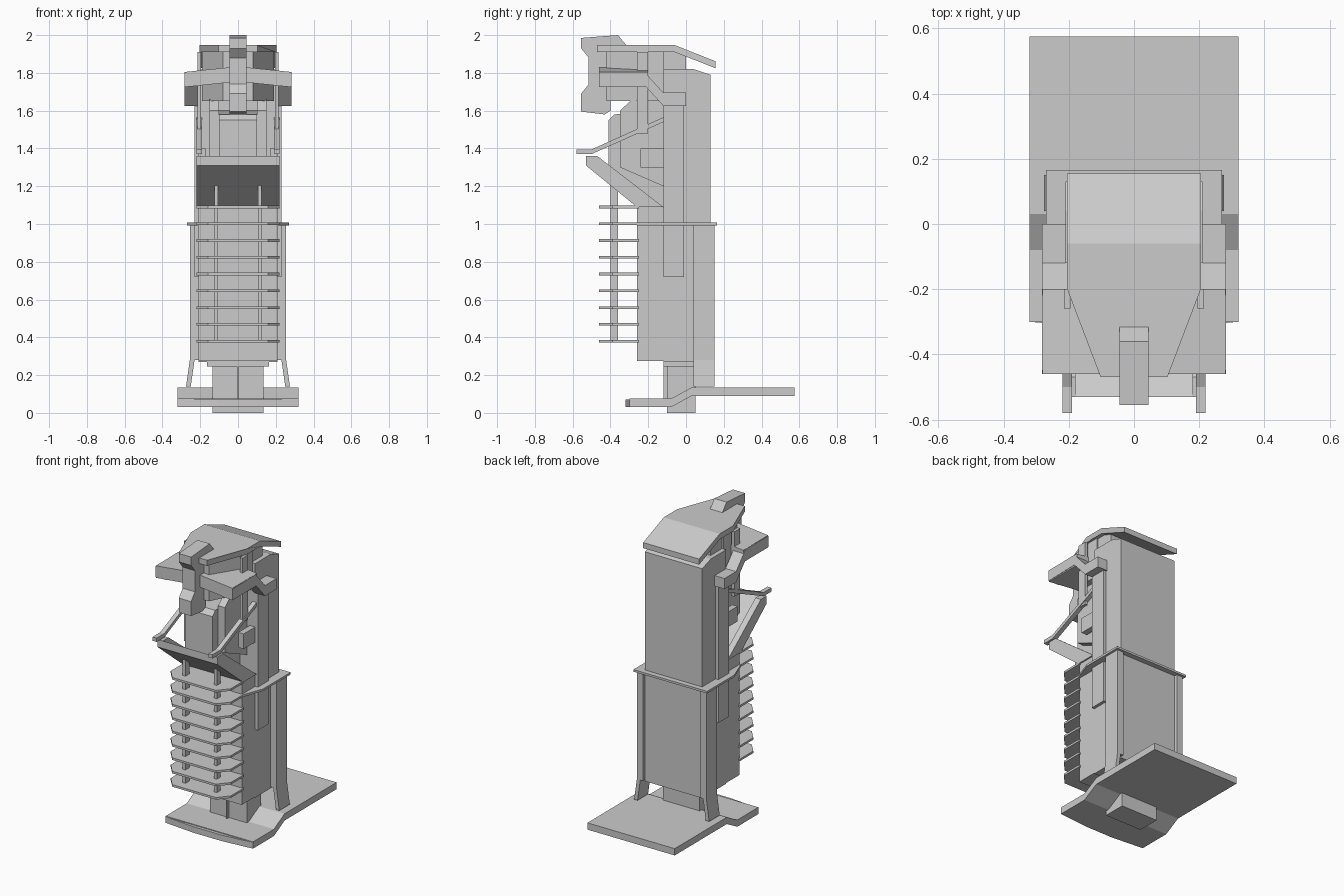
import bpy, bmesh
from mathutils import Vector

old = bpy.data.objects.get("Cube")
if old:
    bpy.data.objects.remove(old, do_unlink=True)

grey = bpy.data.materials.new("light_grey")
grey.use_nodes = True
COLOUR = (0.6, 0.6, 0.6, 1)
grey.diffuse_color = COLOUR
grey.node_tree.nodes["Principled BSDF"].inputs["Base Color"].default_value = COLOUR

# Shared planes of the tower
HALF_WIDTH = 0.21
SHAFT_FRONT = -0.26
SHAFT_MIDDLE = -0.12
SHAFT_BACK = 0.13
COLLAR_HEIGHT = 1
BAY_BOTTOM = 1.09
BAY_TOP = 1.36
ROOF_UNDERSIDE = 1.91
LOUVRE_FRONT = -0.46
LOUVRE_BOTTOM = 0.38
LOUVRE_COUNT = 9


def prism(name, outline, along, start, end):
    """Extrude a flat outline from start to end along the x, y or z axis."""
    axis = "xyz".index(along)

    def place(point, depth):
        coords = list(point)
        coords.insert(axis, depth)
        return Vector(coords)

    bm = bmesh.new()
    face = bm.faces.new([bm.verts.new(place(point, start)) for point in outline])
    moved = bmesh.ops.extrude_face_region(bm, geom=[face])["geom"]
    corners = [item for item in moved if isinstance(item, bmesh.types.BMVert)]
    bmesh.ops.translate(bm, vec=place((0, 0), end - start), verts=corners)
    bmesh.ops.recalc_face_normals(bm, faces=bm.faces)
    mesh = bpy.data.meshes.new(name)
    bm.to_mesh(mesh)
    bm.free()
    mesh.materials.append(grey)
    obj = bpy.data.objects.new(name, mesh)
    bpy.context.collection.objects.link(obj)
    return obj


def paired(obj):
    """Repeat a part on the other side of the model."""
    obj.modifiers.new("mirror", "MIRROR").use_axis[0] = True
    return obj


def profile(name, outline, outer, inner=None):
    """Side outline in (y, z): a full-width part, or a mirrored pair when inner is given."""
    if inner is None:
        return prism(name, outline, "x", -outer, outer)
    return paired(prism(name, outline, "x", inner, outer))


def block(name, outer, front, back, bottom, top, inner=None):
    outline = [(front, bottom), (back, bottom), (back, top), (front, top)]
    return profile(name, outline, outer, inner)


def bent_plate(name, path, thickness, outer, inner=None):
    """Plate whose underside follows a (y, z) path."""
    upper = [(y, z + thickness) for y, z in reversed(path)]
    return profile(name, path + upper, outer, inner)


def slab(name, half_outline, bottom, thickness):
    """Horizontal plate from the +x half of its symmetric plan."""
    other_half = [(-x, y) for x, y in reversed(half_outline)]
    return prism(name, half_outline + other_half, "z", bottom, bottom + thickness)


# Stepped base plate with a bowed nose, and the stem on it
bent_plate("base_plate", [(-0.3, 0.03), (-0.08, 0.03), (0.03, 0.09), (0.575, 0.09)],
           thickness=0.045, outer=0.32)
slab("base_nose", [(0.32, -0.3), (0.1, -0.32)], bottom=0.03, thickness=0.04)
block("base_stem", outer=0.135, front=-0.1, back=0.05, bottom=0, top=0.3)
block("stem_collar", outer=0.165, front=SHAFT_MIDDLE, back=0.04, bottom=0.245, top=0.3)
block("stem_fin", outer=0.005, front=SHAFT_MIDDLE, back=-0.1, bottom=0.07, top=0.25)

# Tower shaft, stepped in plan
block("front_shaft", outer=HALF_WIDTH, front=SHAFT_FRONT, back=SHAFT_MIDDLE,
      bottom=0.275, top=BAY_BOTTOM)
block("rear_shaft", outer=HALF_WIDTH, front=SHAFT_MIDDLE, back=SHAFT_BACK,
      bottom=0.27, top=COLLAR_HEIGHT)
profile("upper_shaft", [(SHAFT_MIDDLE, COLLAR_HEIGHT), (SHAFT_BACK, COLLAR_HEIGHT),
                        (SHAFT_BACK, 1.79), (0.04, 1.82), (SHAFT_MIDDLE, 1.82)],
        outer=HALF_WIDTH)
block("side_pilaster", inner=0.2, outer=0.23, front=SHAFT_MIDDLE, back=-0.01,
      bottom=0.72, top=1.64)

# Corner legs with splayed feet
block("leg_post", inner=HALF_WIDTH, outer=0.255, front=0.04, back=0.15,
      bottom=0.28, top=COLLAR_HEIGHT)
foot = block("leg_foot", inner=0.23, outer=0.255, front=0.04, back=0.15, bottom=0.14, top=0.28)
for vertex in foot.data.vertices:
    if vertex.co.z < 0.2:
        vertex.co.x += 0.02

# Collar plate and stack of louvres on two rods
slab("collar_plate", [(0.27, 0.165), (0.27, SHAFT_MIDDLE), (0.22, SHAFT_FRONT)],
     bottom=0.993, thickness=0.014)
spacing = (BAY_BOTTOM - LOUVRE_BOTTOM) / (LOUVRE_COUNT - 1)
for number in range(LOUVRE_COUNT):
    slab("louvre_%d" % (number + 1), [(0.22, -0.25), (0.22, -0.39), (0.16, LOUVRE_FRONT)],
         bottom=LOUVRE_BOTTOM + number * spacing - 0.007, thickness=0.014)
block("louvre_rod", inner=0.105, outer=0.125, front=-0.4, back=-0.36,
      bottom=LOUVRE_BOTTOM, top=1.24)

# Sloping bay with raised cheeks and upper struts
BAY_SLOPE = [(-0.53, BAY_TOP - 0.05), (SHAFT_FRONT, BAY_BOTTOM), (SHAFT_MIDDLE, BAY_BOTTOM)]
profile("bay_floor", BAY_SLOPE + [(-0.53, BAY_TOP)], outer=0.18)
profile("bay_cheek", BAY_SLOPE + [(-0.47, BAY_TOP), (-0.53, BAY_TOP)], inner=0.18, outer=0.22)
bent_plate("bay_strut", [(-0.58, 1.37), (-0.5, 1.37), (SHAFT_MIDDLE, 1.54)],
           thickness=0.025, inner=0.19, outer=0.22)
block("bay_bracket", inner=0.17, outer=HALF_WIDTH, front=-0.24, back=SHAFT_MIDDLE,
      bottom=1.3, top=1.4)

# Window block behind the bay, with jambs and posts
profile("window_block", [(-0.41, 1.25), (SHAFT_MIDDLE, BAY_BOTTOM), (SHAFT_MIDDLE, 1.6),
                         (-0.38, 1.58), (-0.41, 1.55)], outer=0.1)
profile("window_jamb", [(-0.35, 1.3), (SHAFT_MIDDLE, 1.2), (SHAFT_MIDDLE, 1.7),
                        (-0.24, 1.7), (-0.35, 1.6)], inner=0.1, outer=0.15)
block("front_post", inner=0.195, outer=0.215, front=SHAFT_FRONT, back=-0.2,
      bottom=1.48, top=ROOF_UNDERSIDE)

# Head core under the roof
slab("head_core", [(0.19, SHAFT_MIDDLE), (0.19, -0.2), (0.08, -0.42)],
     bottom=1.65, thickness=ROOF_UNDERSIDE - 1.65)
block("head_back", outer=0.18, front=SHAFT_MIDDLE, back=0, bottom=1.8, top=ROOF_UNDERSIDE)

# Wings: a front blade, and an arm bending down to the pilaster
paired(prism("wing_blade", [(0.04, 1.75), (0.28, 1.725), (0.28, 1.805), (0.04, 1.83)],
             "y", LOUVRE_FRONT, -0.2))
bent_plate("wing_arm", [(LOUVRE_FRONT, 1.73), (-0.22, 1.735), (SHAFT_MIDDLE, 1.625), (0, 1.625)],
           thickness=0.07, inner=0.205, outer=0.283)

# Bent roof plate, narrowed at the front
roof = bent_plate("roof", [(-0.47, ROOF_UNDERSIDE), (-0.2, ROOF_UNDERSIDE),
                           (-0.06, ROOF_UNDERSIDE), (0.155, 1.825)],
                  thickness=0.037, outer=0.205)
for vertex in roof.data.vertices:
    if vertex.co.y < -0.4:
        vertex.co.x /= 2

# Crest at the front: a waisted spine with a hooked head and foot
CREST_FRONT = -0.555
profile("crest", [(CREST_FRONT, 1.985), (-0.36, 2), (-0.315, 1.945), (-0.4, ROOF_UNDERSIDE),
                  (-0.4, 1.6), (-0.43, 1.58), (CREST_FRONT, 1.595), (CREST_FRONT, 1.69),
                  (-0.515, 1.74), (-0.515, 1.88), (CREST_FRONT, 1.93)], outer=0.045)
